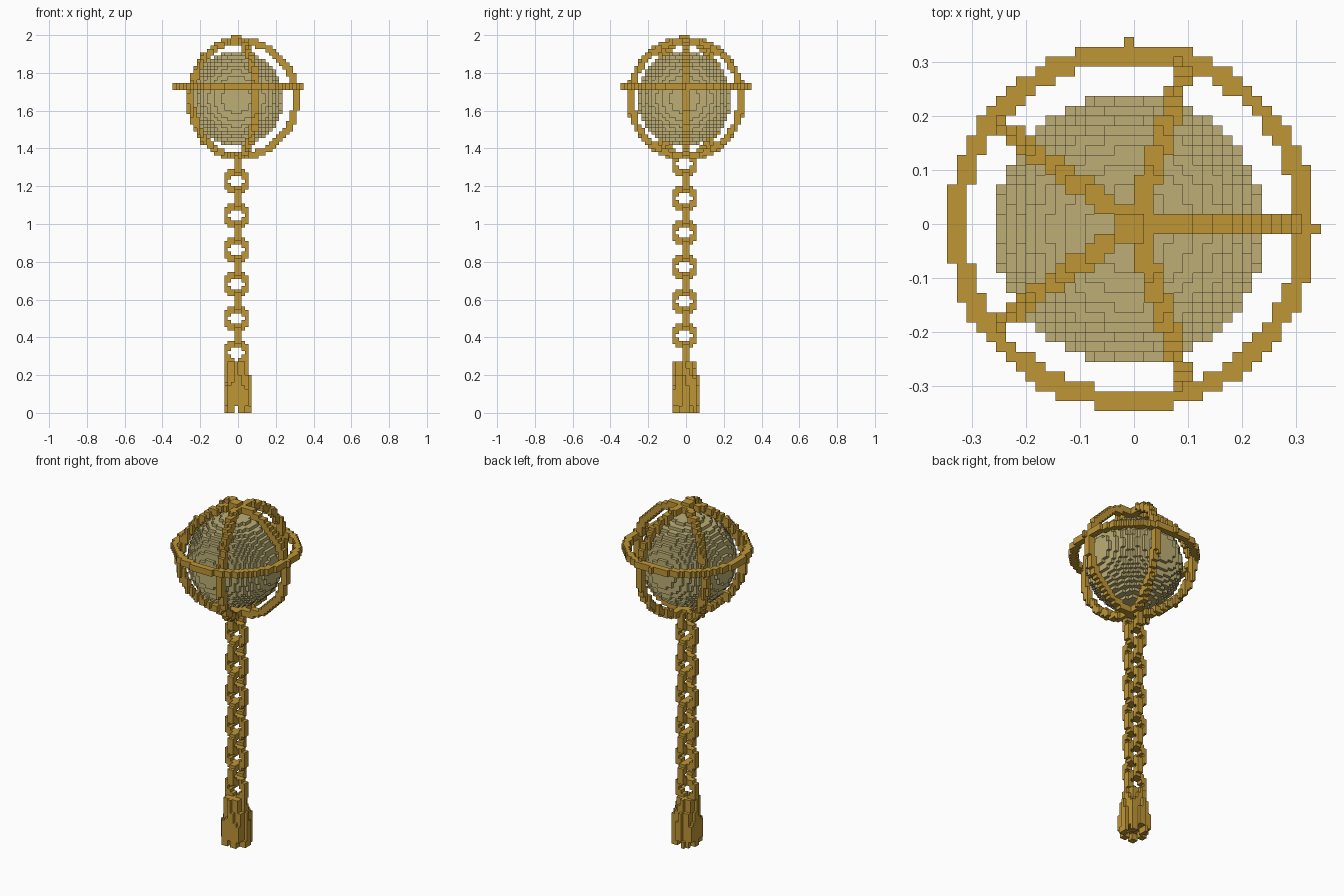
import bpy
import bmesh
from math import atan2, cos, hypot, pi, sin
from itertools import product
from mathutils import Vector

if "Cube" in bpy.data.objects:
    bpy.data.objects.remove(bpy.data.objects["Cube"], do_unlink=True)

UNIT = 2 / 110      # edge of one block
MID = 91.5          # height of the globe centre, in blocks


def material(name, rgb):
    m = bpy.data.materials.new(name)
    m.use_nodes = True
    m.diffuse_color = (*rgb, 1)
    m.node_tree.nodes["Principled BSDF"].inputs["Base Color"].default_value = (*rgb, 1)
    return m


gold = material("antique gold", (0.52, 0.305, 0.037))
cream = material("pale khaki", (0.51, 0.43, 0.18))


def fill(xs, ys, zs, test):
    """Blocks whose centre passes the test."""
    return {(i, j, k) for i, j, k in product(range(*xs), range(*ys), range(*zs))
            if test(i + 0.5, j + 0.5, k + 0.5)}


def build(name, cells, mat):
    """Mesh the outer skin of a set of blocks."""
    bm = bmesh.new()
    verts = {}

    def corner(p):
        if p not in verts:
            verts[p] = bm.verts.new(Vector(p) * UNIT)
        return verts[p]

    for cell in sorted(cells):
        for axis, side in product(range(3), (0, 1)):
            beside = list(cell)
            beside[axis] += 2 * side - 1
            if tuple(beside) in cells:
                continue
            loop = []
            for u, v in ((0, 0), (1, 0), (1, 1), (0, 1)):
                p = list(cell)
                p[axis] += side
                p[(axis + 1) % 3] += u
                p[(axis + 2) % 3] += v
                loop.append(corner(tuple(p)))
            bm.faces.new(loop if side else loop[::-1])
    mesh = bpy.data.meshes.new(name)
    bm.to_mesh(mesh)
    bm.free()
    mesh.materials.append(mat)
    obj = bpy.data.objects.new(name, mesh)
    bpy.context.collection.objects.link(obj)


# Globe
build("globe", fill((-15, 14), (-15, 14), (77, 106),
      lambda x, y, z: (Vector((x, y, z)) - Vector((-0.5, -0.5, MID + 0.0))).length < 13.7), cream)

# Equator hoop with two small pins
hoop = fill((-20, 20), (-20, 20), (94, 96),
            lambda x, y, z: 16.75 < hypot(x + 0.25, y + 0.25) < 18.72)
hoop |= {(18, -1, 94), (18, -1, 95), (-1, 18, 94), (-1, 18, 95)}
build("equator_hoop", hoop, gold)


# Five cage ribs running pole to pole
def rib(angle):
    c, s = cos(angle), sin(angle)

    def inside(x, y, z):
        along, across = x * c + y * s, y * c - x * s
        return along > -1 and abs(across) < 1.05 and 15.9 < hypot(along, z - MID) < 17.95
    return fill((-19, 19), (-19, 19), (72, 111), inside)


for n in range(5):
    build(f"cage_rib_{n + 1}", rib(n * 2 * pi / 5), gold)

# Crown knob on the top pole
build("top_knob", fill((-2, 1), (-2, 1), (108, 110), lambda x, y, z: True), gold)


# Chain links, turned a quarter at every step
def link(height, turned):
    def inside(x, y, z):
        wide, thin = (y, x) if turned else (x, y)
        return abs(thin) < 1 and 2.1 < hypot(wide + 0.5, z - height) < 3.65
    base = int(height)
    return fill((-5, 4), (-5, 4), (base - 5, base + 6), inside)


for n in range(12):
    height = round(72.5 - n * 5.08) + 0.5
    build(f"chain_link_{n + 1}", link(height, n % 2 == 0), gold)


# Flared tassel with fluted sides and hanging strands
def tassel(x, y, z):
    r, a = hypot(x + 0.3, y + 0.3), atan2(y + 0.3, x + 0.3)
    flute = 0.35 * cos(a * 8)
    if z < 2:
        return 2 < r < 4.1 and cos(a * 6 + 0.6) > -0.3
    return r < 2.7 + 1.3 * min(1, (16 - z) / 9) + flute


build("tassel", fill((-4, 4), (-4, 4), (0, 15), tassel), gold)
